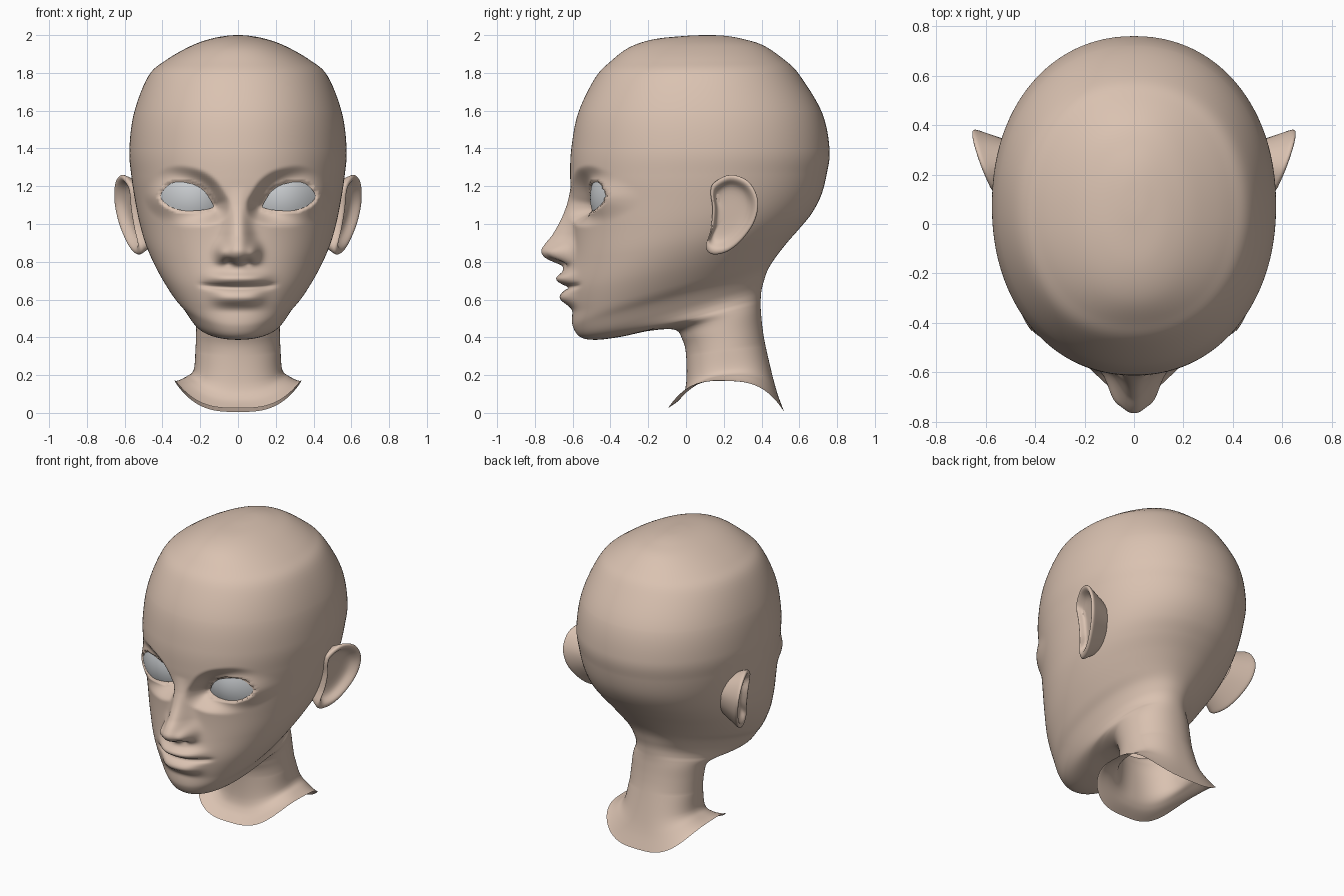
import bpy, bmesh
from math import sin, cos, pi, exp, ceil, hypot

cube = bpy.data.objects.get("Cube")
if cube:
    bpy.data.objects.remove(cube, do_unlink=True)


def material(name, color):
    m = bpy.data.materials.new(name)
    m.use_nodes = True
    m.diffuse_color = color
    m.node_tree.nodes["Principled BSDF"].inputs["Base Color"].default_value = color
    return m


skin = material("skin", (0.70, 0.54, 0.44, 1))
eye_grey = material("eye grey", (0.58, 0.60, 0.62, 1))


def spline(keys, t, closed=False):
    """Smooth curve through the keys; t counts keys."""
    n = len(keys)
    i = int(t) if closed else min(int(t), n - 2)
    f = t - i
    pick = (lambda k: keys[k % n]) if closed else (lambda k: keys[max(0, min(n - 1, k))])
    out = []
    for a, b, c, d in zip(pick(i - 1), pick(i), pick(i + 1), pick(i + 2)):
        out.append(b + f / 2 * (c - a + f * (2 * a - 5 * b + 4 * c - d + f * (3 * (b - c) + d - a))))
    return out


def loft(name, rows, mat, wrap=True):
    """Skin a stack of equal-length point rows."""
    bm = bmesh.new()
    grid = [[bm.verts.new(p) for p in row] for row in rows]
    count = len(rows[0])
    for low, high in zip(grid, grid[1:]):
        for c in range(count if wrap else count - 1):
            d = (c + 1) % count
            bm.faces.new((low[c], low[d], high[d], high[c]))
    bmesh.ops.remove_doubles(bm, verts=bm.verts, dist=0.0001)
    mesh = bpy.data.meshes.new(name)
    bm.to_mesh(mesh)
    bm.free()
    mesh.materials.append(mat)
    mesh.shade_smooth()
    obj = bpy.data.objects.new(name, mesh)
    bpy.context.collection.objects.link(obj)
    return obj


def bump(value, centre, size):
    return exp(-((value - centre) / size) ** 2 / 2)


def ease(v):
    v = max(0, min(1, v))
    return v * v * (3 - 2 * v)


# Eye opening: x, lower lid height, upper lid height
LIDS = [(.13, 1.088, 1.1), (.17, 1.076, 1.165), (.22, 1.071, 1.203), (.28, 1.07, 1.22),
        (.33, 1.08, 1.222), (.37, 1.098, 1.205), (.4, 1.125, 1.172), (.41, 1.145, 1.15)]
EYE_COLS = 28
lids = [spline(LIDS, (len(LIDS) - 1) * i / EYE_COLS) for i in range(EYE_COLS + 1)]
outline = [(x, lo) for x, lo, hi in lids] + [(x, hi) for x, lo, hi in reversed(lids)]


def eye_surface(x, z):
    return -.508 + 2.6 * (x - .23) ** 2 + 2.2 * (z - 1.14) ** 2


def eye_distance(x, z):
    """Signed distance to the eye opening, negative inside."""
    best, inside = 9, False
    for (ax, az), (bx, bz) in zip(outline, outline[1:] + outline[:1]):
        dx, dz = bx - ax, bz - az
        f = ((x - ax) * dx + (z - az) * dz) / (dx * dx + dz * dz + 1e-12)
        f = max(0, min(1, f))
        best = min(best, hypot(x - ax - f * dx, z - az - f * dz))
        if (az > z) != (bz > z) and x < ax + (z - az) / dz * dx:
            inside = not inside
    return -best if inside else best


# Nose ridge: height, projection, half width
NOSE = [(.7, 0, .06), (.75, .008, .06), (.78, .03, .075), (.8, .085, .085), (.82, .13, .086),
        (.85, .158, .085), (.88, .152, .081), (.94, .108, .07), (1.02, .062, .058),
        (1.1, .026, .052), (1.2, 0, .05)]


def nose(x, z):
    for i in range(len(NOSE) - 1):
        a, b = NOSE[i][0], NOSE[i + 1][0]
        if a <= z < b:
            _, depth, width = spline(NOSE, i + (z - a) / (b - a))
            return depth * exp(-(x / width) ** 2.5)
    return 0


def sculpt(x, y, z):
    """Push the plain face forward or back to form its features."""
    if y > -.15 or not .45 < z < 1.4:
        return y
    a = abs(x)
    out = nose(a, z)
    out += .05 * bump(a, .085, .023) * bump(z, .85, .03)        # nostril wings
    out -= .035 * bump(a, .048, .018) * bump(z, .798, .012)     # nostrils
    out += .03 * bump(a, 0, .11) * bump(z, .72, .07)            # muzzle
    curve = .35 * a * a
    out += .046 * bump(z, .71 + curve / 2, .022) * exp(-(a / .15) ** 4)
    out += .047 * bump(z, .608 + curve, .028) * exp(-(a / .13) ** 4)
    out -= .026 * bump(z, .663 + curve, .009) * exp(-(a / .19) ** 8)
    out -= .008 * bump(z, .545, .02) * bump(a, 0, .1)
    y -= out
    # Eye sockets and lids
    if a < .55 and .95 < z < 1.35:
        d = eye_distance(a, z)
        if d < .006:
            return eye_surface(a, z) + .01
        if d < .09:
            w = ease(d / .09)
            y = (eye_surface(a, z) - .014) * (1 - w) + y * w
    return y


# Head and neck: front y, front z, back y, back z, half width, from neck rim to crown
RINGS = [(-.095, .025, .52, .005, .335), (-.03, .075, .485, .1, .275), (0, .15, .457, .2, .235),
         (0, .31, .42, .36, .225), (-.02, .39, .405, .45, .222), (-.06, .44, .397, .53, .222),
         (-.19, .435, .395, .575, .23), (-.35, .402, .396, .61, .235), (-.48, .387, .4, .65, .245),
         (-.56, .402, .41, .69, .265), (-.598, .455, .43, .75, .305), (-.605, .52, .465, .81, .36),
         (-.615, .65, .53, .895, .43), (-.605, .8, .6, .975, .485), (-.6, .95, .665, 1.055, .52),
         (-.605, 1.1, .715, 1.15, .545), (-.613, 1.25, .745, 1.265, .565),
         (-.607, 1.4, .76, 1.395, .575), (-.57, 1.59, .72, 1.59, .55), (-.48, 1.775, .6, 1.79, .475),
         (-.4, 1.86, .52, 1.87, .385), (-.3, 1.935, .41, 1.945, .255), (-.17, 1.978, .3, 1.98, .15),
         (0, 1.996, .2, 1.997, .06), (.1, 2, .1, 2, 0)]
HALF = 84
angles = []
for i in range(2 * HALF):
    s = i / HALF if i <= HALF else 2 - i / HALF
    t = pi * (.38 * s + .62 * s * s)          # finer columns on the face
    angles.append(t if i <= HALF else -t)


def ring(k):
    fy, fz, by, bz, width = spline(RINGS, k)
    flare = max(0, 1 - k / 3)
    power = 2 / (2.12 + .9 * flare)
    row = []
    for t in angles:
        s, c = sin(t), cos(t)
        x = max(width, 0) * abs(s) ** power * (1 if s > 0 else -1)
        f = .5 - .5 * abs(c) ** power * (1 if c > 0 else -1)
        y = fy + (by - fy) * f
        z = fz + (bz - fz) * f + .155 * flare * s * s
        row.append((x, sculpt(x, y, z), z))
    return row


head_rows = []
for k in range(len(RINGS) - 1):
    a, b = RINGS[k], RINGS[k + 1]
    steps = 6 if k > 17 else max(4, ceil(hypot(b[0] - a[0], b[1] - a[1]) / .011))
    head_rows += [ring(k + j / steps) for j in range(steps)]
head_rows.append(ring(len(RINGS) - 1))
loft("head_and_neck", head_rows, skin)

# Ear: outline in y, z, then shells of scale and outward offset from back to bowl
EAR = [(.13, 1.17), (.15, 1.22), (.235, 1.26), (.33, 1.225), (.38, 1.13), (.365, 1.02),
       (.3, .92), (.22, .855), (.14, .84), (.105, .88), (.13, .97), (.14, 1.08)]
SHELLS = [(.68, -.13), (.86, -.06), (.96, -.022), (1, -.004), (.985, .007), (.93, .012),
          (.86, .008), (.79, -.006), (.7, -.024), (.55, -.034), (.3, -.037), (0, -.037)]
EAR_COLS = 60
ear_loop = [spline(EAR, len(EAR) * i / EAR_COLS, True) for i in range(EAR_COLS)]


def ear_row(side, shell):
    scale, offset = spline(SHELLS, shell)
    row = []
    for py, pz in ear_loop:
        y, z = .23 + (py - .23) * scale, 1.07 + (pz - 1.07) * scale
        row.append((side * (.505 + .37 * (y - .1) + .13 * (z - .84) + offset), y, z))
    return row[::-side]


for side, label in ((1, "left"), (-1, "right")):
    loft(label + "_ear", [ear_row(side, i / 2) for i in range(2 * len(SHELLS) - 1)], skin)
    # Curved eye set in the opening
    eye_rows = []
    for j in range(11):
        row = []
        for x, lo, hi in lids:
            z = lo + (hi - lo) * j / 10
            row.append((side * x, eye_surface(x, z), z))
        eye_rows.append(row[::side])
    loft(label + "_eye", eye_rows, eye_grey, wrap=False)
